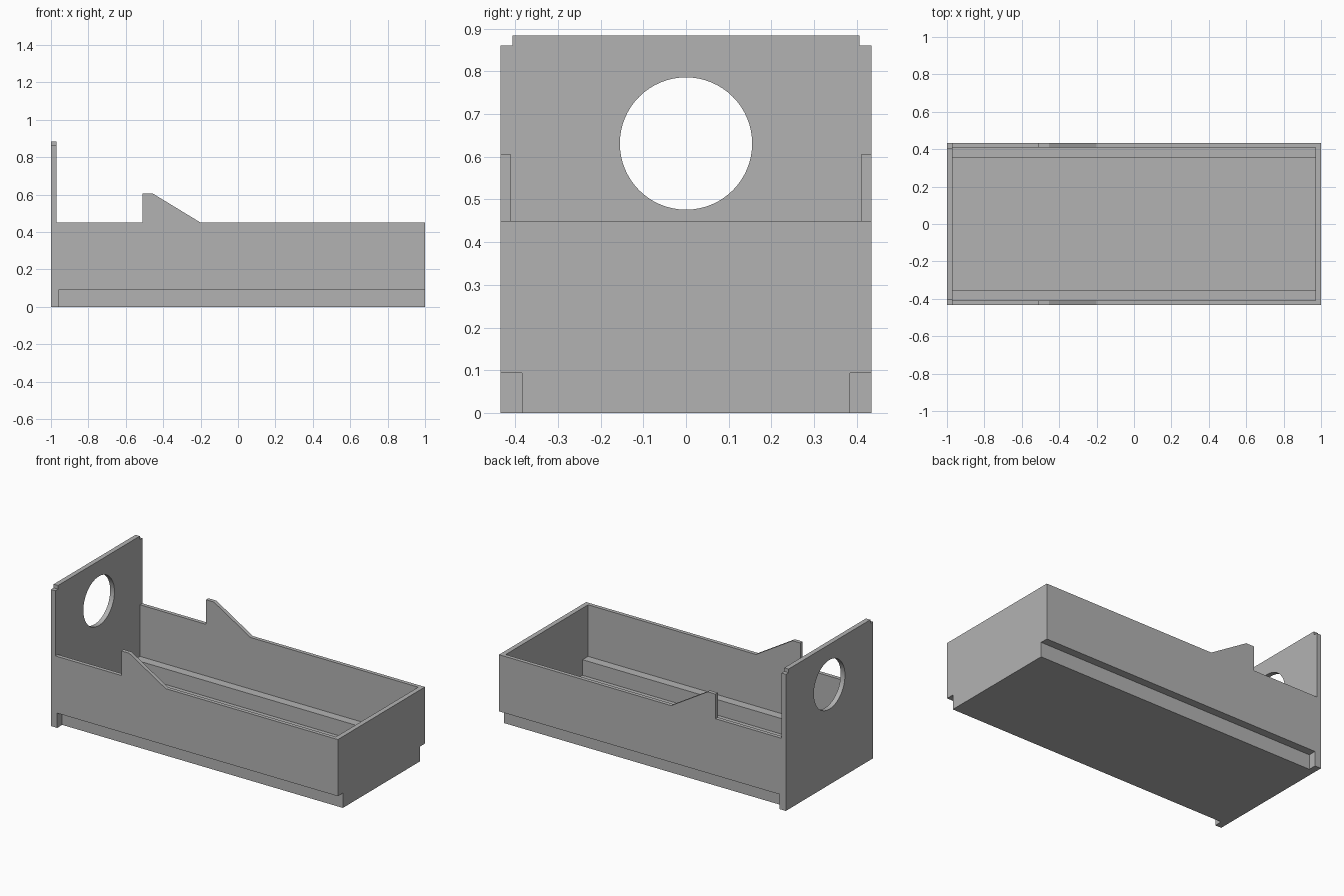
import bpy, bmesh, math
from mathutils import Vector

cube = bpy.data.objects.get("Cube")
if cube:
    bpy.data.objects.remove(cube, do_unlink=True)

LENGTH, HALF_W, RIM = 2.0, 0.434, 0.45
WALL_X, WALL_Y = 0.97, 0.41
PANEL_H, REBATE_H = 0.884, 0.093

grey = bpy.data.materials.new("plain grey")
grey.use_nodes = True
colour = (0.45, 0.45, 0.45, 1)
grey.diffuse_color = colour
grey.node_tree.nodes["Principled BSDF"].inputs["Base Color"].default_value = colour


def prism(name, profile, axis, start, end):
    """Extrude a flat profile along x (points are y, z) or y (points are x, z)."""
    bm = bmesh.new()
    place = (lambda p: (start, *p)) if axis == "x" else (lambda p: (p[0], start, p[1]))
    face = bm.faces.new([bm.verts.new(place(p)) for p in profile])
    grown = bmesh.ops.extrude_face_region(bm, geom=[face])["geom"]
    shift = Vector((end - start, 0, 0) if axis == "x" else (0, end - start, 0))
    bmesh.ops.translate(bm, vec=shift, verts=[v for v in grown if isinstance(v, bmesh.types.BMVert)])
    bmesh.ops.recalc_face_normals(bm, faces=bm.faces)
    mesh = bpy.data.meshes.new(name)
    bm.to_mesh(mesh)
    bm.free()
    mesh.materials.append(grey)
    obj = bpy.data.objects.new(name, mesh)
    bpy.context.collection.objects.link(obj)
    return obj


def rect(a0, a1, z0, z1):
    return [(a0, z0), (a1, z0), (a1, z1), (a0, z1)]


def cut(body, cutter):
    cutter.hide_render = True
    mod = body.modifiers.new("cut", "BOOLEAN")
    mod.operation, mod.solver, mod.object = "DIFFERENCE", "EXACT", cutter
    bpy.context.view_layer.objects.active = body
    bpy.ops.object.modifier_apply(modifier=mod.name)
    bpy.data.objects.remove(cutter, do_unlink=True)


# Drawer block: side outline with tall front panel and sloped fins
half = LENGTH / 2
outline = [(-half, 0), (half, 0), (half, RIM), (-0.2, RIM), (-0.455, 0.605), (-0.51, 0.605),
           (-0.51, RIM), (-WALL_X, RIM), (-WALL_X, PANEL_H), (-half, PANEL_H)]
drawer = prism("drawer", outline, "y", -HALF_W, HALF_W)

# Inner cavity, narrower at the bottom to leave a ledge along each side
ledge_y, ledge_z, floor_z = 0.355, 0.125, 0.027
right_side = [(ledge_y, floor_z), (ledge_y, ledge_z), (WALL_Y, ledge_z), (WALL_Y, 1)]
cavity = right_side + [(-y, z) for y, z in reversed(right_side)]
cut(drawer, prism("cavity_cutter", cavity, "x", -WALL_X, WALL_X))

for side in (-1, 1):
    # Runner rebate along the lower side
    cut(drawer, prism("rebate_cutter", rect(side * 0.384, side * 0.6, -0.1, REBATE_H), "x", -0.957, 1.1))
    # Small notch at the top corner of the front panel
    cut(drawer, prism("notch_cutter", rect(side * 0.407, side * 0.6, 0.861, 1), "x", -1.1, -0.9))

# Round hand hole in the front panel
steps = 64
circle = [(0.155 * math.cos(math.tau * i / steps), 0.631 + 0.155 * math.sin(math.tau * i / steps))
          for i in range(steps)]
cut(drawer, prism("hole_cutter", circle, "x", -1.1, -0.9))

# Smooth only the hole, keep all other edges sharp
bpy.context.view_layer.objects.active = drawer
drawer.select_set(True)
bpy.ops.object.shade_smooth_by_angle(angle=math.radians(20))
